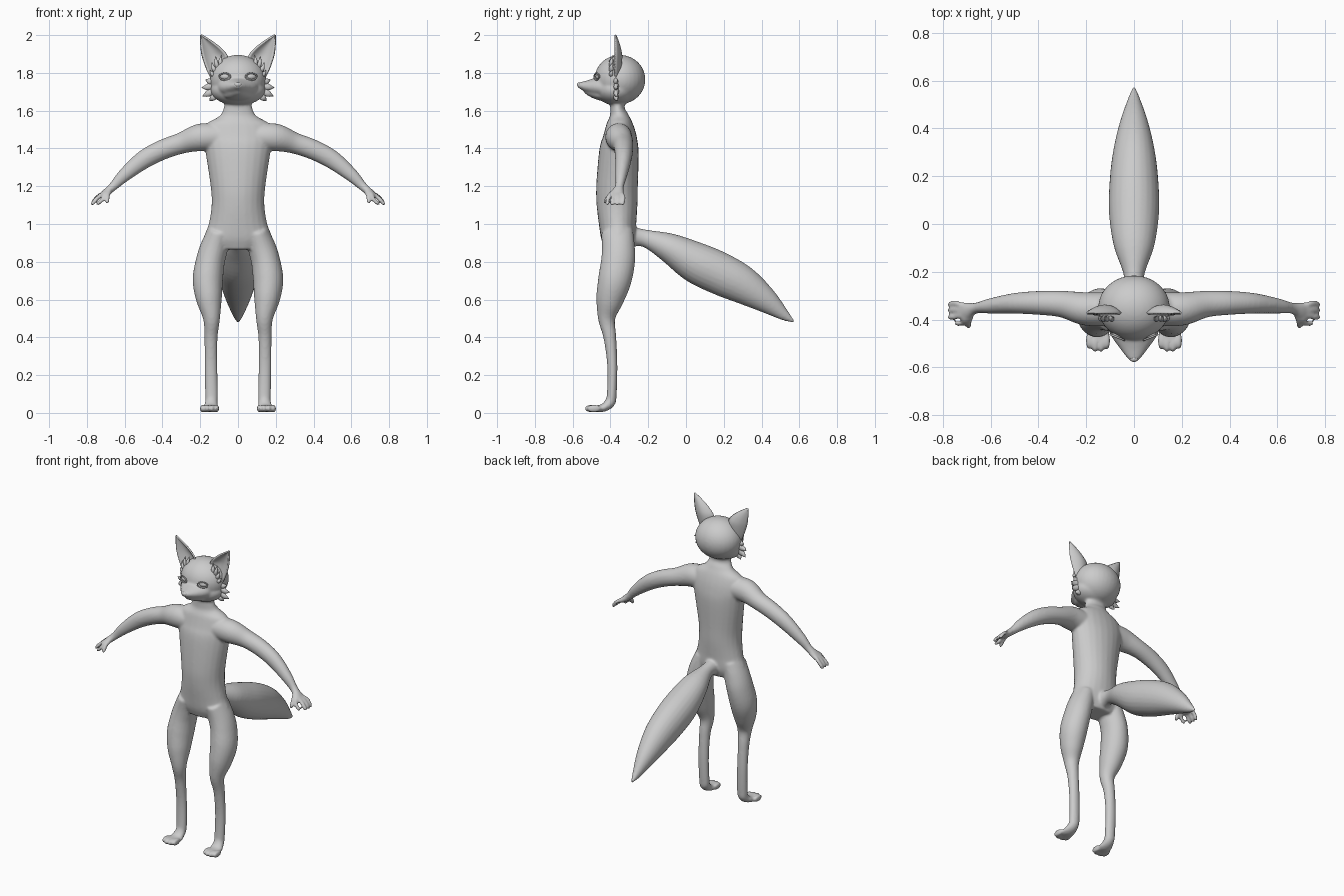
import bpy, bmesh, math
from mathutils import Vector, Matrix

old = bpy.data.objects.get("Cube")
if old:
    bpy.data.objects.remove(old, do_unlink=True)

grey = bpy.data.materials.new("plain grey")
grey.use_nodes = True
grey.diffuse_color = (0.6, 0.6, 0.6, 1)
grey.node_tree.nodes["Principled BSDF"].inputs["Base Color"].default_value = (0.6, 0.6, 0.6, 1)

SIDES = (1, -1)


def make_object(name, bm):
    bmesh.ops.recalc_face_normals(bm, faces=bm.faces)
    mesh = bpy.data.meshes.new(name)
    bm.to_mesh(mesh)
    bm.free()
    mesh.materials.append(grey)
    mesh.shade_smooth()
    obj = bpy.data.objects.new(name, mesh)
    bpy.context.collection.objects.link(obj)
    return obj


def spline(rows, steps):
    """Catmull-Rom interpolation through rows of equal length."""
    pts = [Vector(r) for r in rows]
    out = []
    for i in range(len(pts) - 1):
        p0, p1 = pts[max(i - 1, 0)], pts[i]
        p2, p3 = pts[i + 1], pts[min(i + 2, len(pts) - 1)]
        for k in range(steps):
            t = k / steps
            out.append(p1 + (p2 - p0) * (t / 2)
                       + (p0 * 2 - p1 * 5 + p2 * 4 - p3) * (t * t / 2)
                       + (p1 * 3 - p0 - p2 * 3 + p3) * (t ** 3 / 2))
    return out + [pts[-1]]


def tube(bm, rows, across=(1, 0, 0), mirror=1, steps=5, sides=24):
    """Loft ellipses; each row is x, y, z, half width along across, other half width."""
    rows = spline([(r[0] * mirror, *r[1:]) for r in rows], steps)
    centres = [Vector(r[:3]) for r in rows]
    rings = []
    for i, (c, r) in enumerate(zip(centres, rows)):
        along = (centres[min(i + 1, len(rows) - 1)] - centres[max(i - 1, 0)]).normalized()
        u = Vector(across)
        u = (u - along * u.dot(along)).normalized()
        v = along.cross(u)
        angles = [math.tau * k / sides for k in range(sides)]
        rings.append([bm.verts.new(c + u * r[3] * math.cos(a) + v * r[4] * math.sin(a))
                      for a in angles])
    for low, high in zip(rings, rings[1:]):
        for k in range(sides):
            n = (k + 1) % sides
            bm.faces.new((low[k], low[n], high[n], high[k]))
    bm.faces.new(rings[0])
    bm.faces.new(rings[-1])


def ball(bm, centre, radii, turn=0):
    matrix = (Matrix.Translation(centre) @ Matrix.Rotation(turn, 4, "Z")
              @ Matrix.Diagonal((*radii, 1)))
    bmesh.ops.create_uvsphere(bm, u_segments=32, v_segments=20, radius=1, matrix=matrix)


# Body: overlapping volumes fused into one skin
bm = bmesh.new()

# Torso and neck
tube(bm, [(0, -.36, 1.67, .07, .04), (0, -.362, 1.61, .077, .038),
          (0, -.355, 1.57, .1, .052), (0, -.352, 1.53, .165, .07),
          (0, -.35, 1.46, .185, .09), (0, -.355, 1.38, .172, .105),
          (0, -.365, 1.2, .145, .11), (0, -.365, 1.1, .14, .108),
          (0, -.362, 1, .155, .099), (0, -.358, .92, .18, .09),
          (0, -.358, .865, .13, .07)])

# Head, muzzle and lower jaw
ball(bm, (0, -.35, 1.765), (.15, .135, .13))
ball(bm, (0, -.37, 1.71), (.145, .11, .082))
tube(bm, [(0, -.38, 1.725, .125, .075), (0, -.46, 1.725, .1, .056),
          (0, -.52, 1.728, .06, .034), (0, -.555, 1.733, .033, .02),
          (0, -.573, 1.735, .016, .012)])
tube(bm, [(0, -.38, 1.69, .1, .05), (0, -.46, 1.685, .075, .03),
          (0, -.51, 1.695, .042, .018), (0, -.535, 1.703, .015, .01)])

# Tail
tube(bm, [(0, -.31, .93, .06, .06), (0, -.22, .925, .042, .046),
          (0, -.09, .875, .085, .078), (0, .05, .797, .105, .108),
          (0, .18, .737, .102, .112), (0, .3, .677, .088, .1),
          (0, .42, .597, .06, .068), (0, .52, .518, .026, .03),
          (0, .575, .48, .005, .005)])

for s in SIDES:
    # Leg and foot
    tube(bm, [(.1, -.365, .96, .06, .085), (.125, -.358, .88, .073, .087),
              (.147, -.36, .8, .077, .09), (.16, -.378, .7, .08, .088),
              (.153, -.403, .6, .068, .073), (.14, -.42, .5, .045, .046),
              (.143, -.403, .4, .035, .034), (.143, -.39, .25, .034, .027),
              (.14, -.393, .1, .034, .026), (.141, -.403, .055, .033, .028),
              (.145, -.44, .026, .042, .021), (.148, -.49, .023, .044, .016)], mirror=s)
    # Toes
    for i in range(4):
        x = .113 + i * .025
        reach = -.53 if i in (1, 2) else -.518
        ball(bm, (s * x, reach + .03, .023), (.0135, .038, .021))
    # Arm and palm
    tube(bm, [(.1, -.355, 1.46, .07, .07), (.2, -.355, 1.458, .07, .073),
              (.3, -.335, 1.428, .056, .056), (.4, -.33, 1.393, .05, .053),
              (.5, -.332, 1.34, .043, .049), (.6, -.343, 1.26, .032, .036),
              (.66, -.352, 1.2, .023, .024), (.7, -.363, 1.165, .036, .02),
              (.725, -.37, 1.147, .036, .014)], across=(0, 1, 0), mirror=s)
    # Fingers
    for i, y in enumerate((-.335, -.363, -.391, -.417)):
        base_y = -.345 - i * .017
        tip_x = .74 if i == 3 else .77
        tube(bm, [(.705, base_y, 1.165, .012, .012),
                  (tip_x - .025, y + .004, 1.143 - i * .003, .012, .012),
                  (tip_x, y, 1.108, .011, .011),
                  (tip_x + .002, y, 1.098, .005, .005)], across=(0, 1, 0), mirror=s, sides=12)
    # Thumb
    tube(bm, [(.675, -.365, 1.185, .013, .013), (.69, -.405, 1.15, .013, .013),
              (.692, -.427, 1.118, .011, .011), (.692, -.43, 1.108, .005, .005)],
         across=(0, 1, 0), mirror=s, sides=12)

body = make_object("body", bm)
remesh = body.modifiers.new("fuse", "REMESH")
remesh.mode = "VOXEL"
remesh.voxel_size = .0075
remesh.use_smooth_shade = True
soften = body.modifiers.new("soften", "SMOOTH")
soften.factor = .5
soften.iterations = 6


# Ears: cupped leaves open to the front; rows are height, outer edge, inner edge
ear_rows = [(1.77, .14, .085), (1.82, .165, .06), (1.88, .186, .055),
            (1.92, .194, .082), (1.96, .197, .13), (2, .197, .193)]
for s, side in zip(SIDES, ("left", "right")):
    bm = bmesh.new()
    grid = []
    for z, outer, inner in spline(ear_rows, 4):
        middle, half = (outer + inner) / 2, (outer - inner) / 2
        line = []
        for k in range(13):
            w = k / 6 - 1
            y = -.375 + (1 - w * w) * half * .5
            line.append(bm.verts.new((s * (middle + w * half), y, z)))
        grid.append(line)
    for a, b in zip(grid, grid[1:]):
        for k in range(12):
            bm.faces.new((a[k], a[k + 1], b[k + 1], b[k]))
    ear = make_object(side + "_ear", bm)
    shell = ear.modifiers.new("thickness", "SOLIDIFY")
    shell.thickness = .01
    shell.offset = 0

    # Fur tufts: flattened, curved spikes from root to tip
    def tufts(name, spikes, width, y):
        fur = bmesh.new()
        for (x, z), (tx, tz) in spikes:
            tube(fur, [(x, y, z, .014, width),
                       ((x + tx) / 2 + .004, y - .006, (z + tz) / 2 - .004, .012, width * .85),
                       (tx, y + .004, tz, .001, .001)],
                 across=(0, 1, 0), mirror=s, sides=10)
        make_object(name, fur)

    tufts(side + "_cheek_fur", [((.12, 1.755), (.172, 1.765)), ((.125, 1.735), (.192, 1.722)),
                                ((.125, 1.71), (.187, 1.677)), ((.11, 1.69), (.15, 1.653))],
          .02, -.365)
    tufts(side + "_ear_fur", [((.09, 1.835), (.088, 1.895)), ((.105, 1.825), (.118, 1.89)),
                              ((.115, 1.805), (.138, 1.855)), ((.12, 1.785), (.148, 1.815))],
          .013, -.39)

    # Eye with a raised lid rim
    bm = bmesh.new()
    ball(bm, (s * .07, -.465, 1.78), (.024, .012, .015), s * .3)
    eye = make_object(side + "_eye", bm)
    bm = bmesh.new()
    loop = []
    for k in range(29):
        a = math.tau * k / 28
        x = .07 + .029 * math.cos(a)
        loop.append((x, -.474 + (x - .07) * .4, 1.78 + .018 * math.sin(a), .004, .004))
    tube(bm, loop, across=(0, 1, 0), mirror=s, steps=1, sides=8)
    make_object(side + "_eyelid", bm)

# Nose
bm = bmesh.new()
ball(bm, (0, -.565, 1.738), (.018, .012, .012))
make_object("nose", bm)
